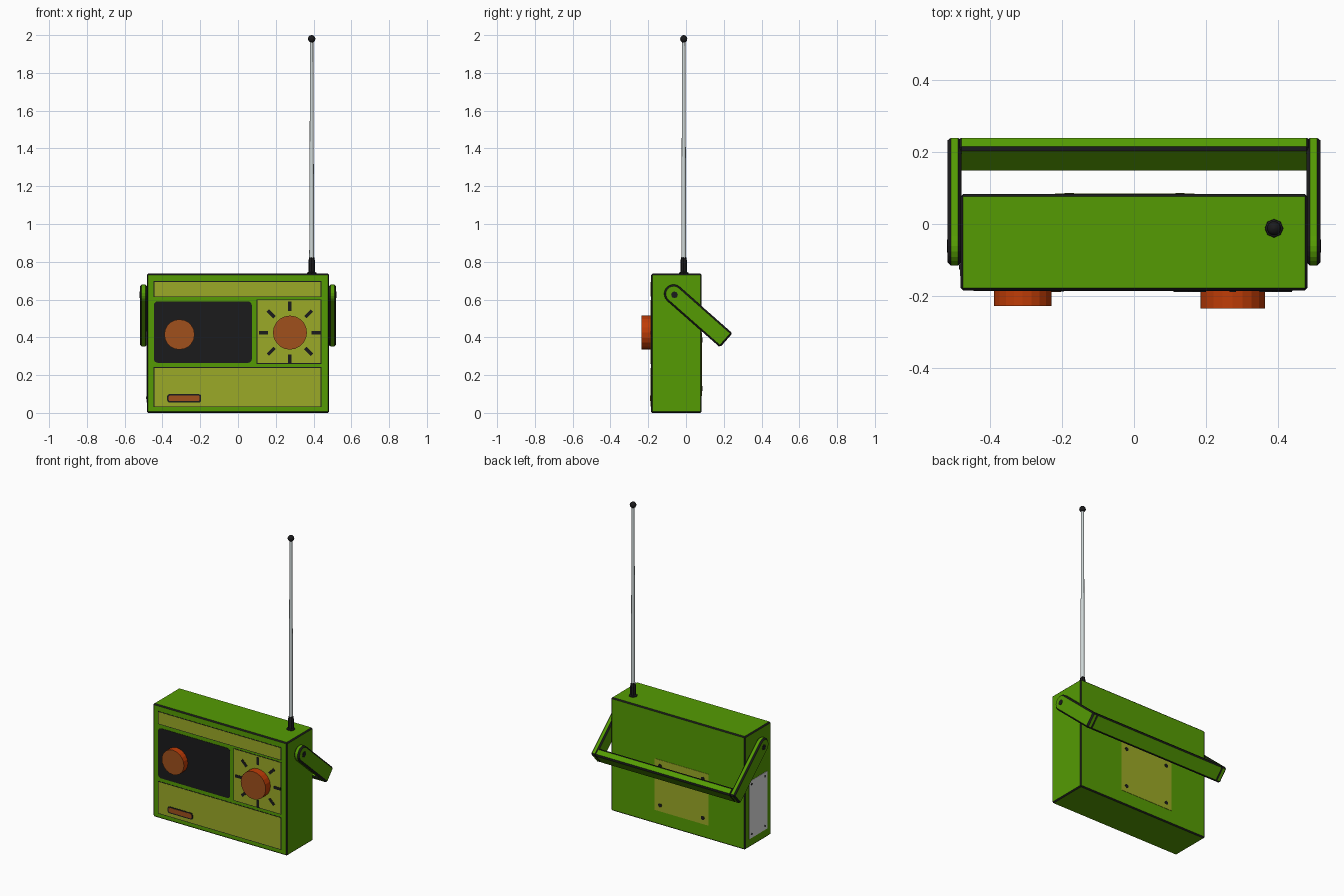
import bpy, bmesh, math
from mathutils import Vector

if "Cube" in bpy.data.objects:
    bpy.data.objects.remove(bpy.data.objects["Cube"])


def mat(name, r, g, b):
    m = bpy.data.materials.new(name)
    m.diffuse_color = (r, g, b, 1)
    m.use_nodes = True
    m.node_tree.nodes["Principled BSDF"].inputs["Base Color"].default_value = m.diffuse_color
    return m


GREEN = mat("body green", 0.09, 0.33, 0.001)
OLIVE = mat("panel olive", 0.33, 0.40, 0.02)
BLACK = mat("dark plastic", 0.011, 0.011, 0.012)
ORANGE = mat("knob orange", 0.52, 0.045, 0.002)
BROWN = mat("knob face brown", 0.35, 0.08, 0.012)
STEEL = mat("antenna steel", 0.62, 0.68, 0.68)
GREY = mat("plate grey", 0.75, 0.75, 0.76)

# maps profile (u, v) and depth d to space, by extrusion axis
AXES = {"X": lambda u, v, d: (d, u, v),
        "Y": lambda u, v, d: (u, d, v),
        "Z": lambda u, v, d: (u, v, d)}


def prism(name, pts, axis, d0, d1, mats, bevel=0):
    """Extrude a 2D profile; a second material colours the bevel or the round front face."""
    bm = bmesh.new()
    place = AXES[axis]
    a = [bm.verts.new(place(u, v, d0)) for u, v in pts]
    b = [bm.verts.new(place(u, v, d1)) for u, v in pts]
    bm.faces.new(a)
    bm.faces.new(b)
    n = len(pts)
    for i in range(n):
        j = (i + 1) % n
        bm.faces.new((a[i], a[j], b[j], b[i]))
    bmesh.ops.recalc_face_normals(bm, faces=bm.faces)
    if len(mats) > 1 and not bevel:
        for f in bm.faces:
            f.material_index = 1 if f.normal.y < -0.99 else 0
    me = bpy.data.meshes.new(name)
    bm.to_mesh(me)
    bm.free()
    ob = bpy.data.objects.new(name, me)
    bpy.context.collection.objects.link(ob)
    for m in mats:
        me.materials.append(m)
    if bevel:
        mod = ob.modifiers.new("edge bevel", "BEVEL")
        mod.width = bevel
        mod.segments = 1
        mod.angle_limit = math.radians(40)
        mod.material = len(mats) - 1
    return ob


def rect(u0, u1, v0, v1, r=0, steps=4):
    if not r:
        return [(u0, v0), (u1, v0), (u1, v1), (u0, v1)]
    pts = []
    for k, (cu, cv) in enumerate([(u1 - r, v1 - r), (u0 + r, v1 - r),
                                  (u0 + r, v0 + r), (u1 - r, v0 + r)]):
        for i in range(steps + 1):
            t = (k + i / steps) * math.pi / 2
            pts.append((cu + r * math.cos(t), cv + r * math.sin(t)))
    return pts


def circle(u, v, r, n):
    return [(u + r * math.cos(2 * math.pi * i / n),
             v + r * math.sin(2 * math.pi * i / n)) for i in range(n)]


def lathe(name, x, y, rings, material, n=8, smooth=False):
    """Stack of (radius, z) rings around a vertical axis."""
    bm = bmesh.new()
    loops = [[bm.verts.new((u, v, z)) for u, v in circle(x, y, r, n)] for r, z in rings]
    for lo, hi in zip(loops, loops[1:]):
        for i in range(n):
            j = (i + 1) % n
            bm.faces.new((lo[i], lo[j], hi[j], hi[i])).smooth = smooth
    bm.faces.new(loops[0])
    bm.faces.new(loops[-1])
    bmesh.ops.recalc_face_normals(bm, faces=bm.faces)
    me = bpy.data.meshes.new(name)
    bm.to_mesh(me)
    bm.free()
    me.materials.append(material)
    ob = bpy.data.objects.new(name, me)
    bpy.context.collection.objects.link(ob)
    return ob


# Case with dark edge trim
F, B = -0.185, 0.083
prism("case", rect(-0.483, 0.483, 0, 0.737), "Y", F, B, [GREEN, BLACK], 0.007)

# Front panels, the olive ones with thin dark frames
P = F - 0.002
W = 0.004
for name, (x0, x1, z0, z1) in {"top_strip": (-0.443, 0.438, 0.617, 0.693),
                               "lower_panel": (-0.443, 0.438, 0.034, 0.238),
                               "dial_panel": (0.102, 0.438, 0.264, 0.597)}.items():
    prism(name + "_frame", rect(x0 - W, x1 + W, z0 - W, z1 + W), "Y", F - 0.001, F + 0.002, [BLACK])
    prism(name, rect(x0, x1, z0, z1), "Y", P, F + 0.002, [OLIVE])
prism("speaker_panel", rect(-0.445, 0.073, 0.265, 0.59, 0.02), "Y", P, F + 0.002, [BLACK])

# Slot on the lower panel
prism("slot_frame", rect(-0.375, -0.195, 0.055, 0.099, 0.012), "Y", P - 0.0015, P + 0.001, [BLACK])
prism("slot_button", rect(-0.367, -0.203, 0.062, 0.092, 0.008), "Y", P - 0.003, P, [BROWN])

# Knobs
prism("tuning_knob", circle(0.275, 0.425, 0.09, 20), "Y", -0.236, P + 0.001, [ORANGE, BROWN])
prism("volume_knob", circle(-0.31, 0.415, 0.08, 20), "Y", -0.228, P + 0.001, [ORANGE, BROWN])

# Dial marks around the tuning knob
for k in range(8):
    t = k * math.pi / 4
    d, s = Vector((math.cos(t), math.sin(t))), Vector((-math.sin(t), math.cos(t)))
    c = Vector((0.275, 0.425))
    pts = [c + d * r + s * w for r, w in
           ((0.115, -0.009), (0.165, -0.009), (0.165, 0.009), (0.115, 0.009))]
    prism("dial_mark", [tuple(p) for p in pts], "Y", P - 0.002, P + 0.001, [BLACK])

# Rear hatch with screws
prism("rear_hatch", rect(-0.22, 0.168, 0.09, 0.425), "Y", B - 0.002, B + 0.002, [OLIVE])
for x in (-0.18, 0.128):
    for z in (0.13, 0.385):
        prism("hatch_screw", circle(x, z, 0.013, 8), "Y", B, B + 0.004, [BLACK])

# Plate on the left side
prism("side_plate", rect(-0.145, 0.04, 0.055, 0.43), "X", -0.485, -0.481, [GREY])
for y in (-0.12, 0.015):
    for z in (0.08, 0.405):
        prism("side_plate_screw", circle(y, z, 0.007, 8), "X", -0.487, -0.483, [BLACK])

# Handle: two round-ended arms and a cross bar, swung down behind the case
pivot = Vector((-0.066, 0.63))
along = Vector((0.75, -0.661)).normalized()
side = Vector((-along.y, along.x))
R, L, T = 0.05, 0.372, 0.05
arm = [pivot + along * L - side * R, pivot + along * L + side * R]
for i in range(11):
    t = math.pi / 2 + math.pi * i / 10
    arm.append(pivot + along * R * math.cos(t) + side * R * math.sin(t))
arm = [tuple(p) for p in arm]
for s in (-1, 1):
    prism("handle_arm", arm, "X", s * 0.481, s * 0.519, [GREEN, BLACK], 0.009)
    prism("handle_pivot_screw", circle(pivot.x + 0.005, pivot.y - 0.005, 0.018, 8),
          "X", s * 0.51, s * 0.521, [BLACK])
bar = [tuple(pivot + along * a + side * w) for a, w in
       ((L - T, -R), (L, -R), (L, R), (L - T, R))]
prism("handle_bar", bar, "X", -0.49, 0.49, [GREEN, BLACK], 0.009)

# Telescopic antenna
AX, AY = 0.39, -0.012
lathe("antenna_base", AX, AY, [(0.027, 0.73), (0.025, 0.742), (0.018, 0.746),
                               (0.018, 0.80), (0.013, 0.825)], BLACK)
lathe("antenna_rod", AX, AY, [(0.013, 0.81), (0.0085, 1.97)], STEEL, 12, True)
ball = [(max(0.002, 0.02 * math.sin(math.pi * i / 6)), 1.98 - 0.02 * math.cos(math.pi * i / 6))
        for i in range(7)]
lathe("antenna_tip", AX, AY, ball, BLACK, 10, True)
